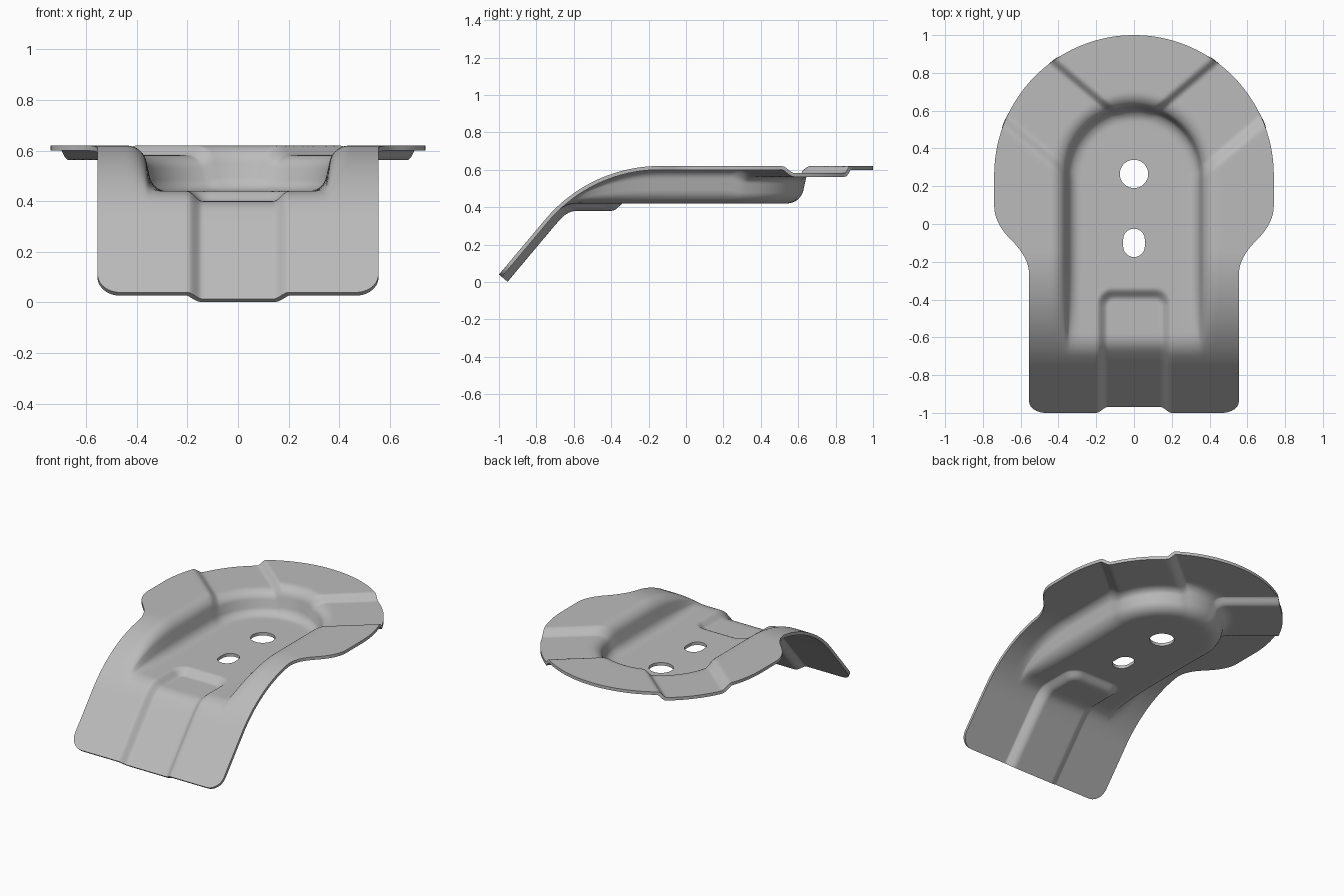
import bpy, bmesh
from math import sin, cos, pi, radians, sqrt, hypot
from mathutils import Vector

cube = bpy.data.objects.get("Cube")
if cube:
    bpy.data.objects.remove(cube)

TOP, FLOOR, SHEET = 0.62, 0.44, 0.02
CENTRE, HEAD, TAIL = 0.26, 0.74, 0.555      # head centre y, head radius, tail half width


def smin(a, b, k):
    h = max(k - abs(a - b), 0) / k
    return min(a, b) - h * h * k / 4


def step(lo, hi, v):
    t = min(max((v - lo) / (hi - lo), 0), 1)
    return t * t * (3 - 2 * t)


# Side curve: flat, then a bend, then a straight slope
def bend(y, radius=0.8, start=-0.14, angle=radians(50)):
    run = start - y
    if run <= 0:
        return TOP
    if run < radius * sin(angle):
        return TOP - radius + sqrt(radius ** 2 - run ** 2)
    drop = radius * (1 - cos(angle))
    return TOP - drop - (run - radius * sin(angle)) * sin(angle) / cos(angle)


def floor_height(y):
    return smin(bend(y), FLOOR, 0.05)


# Lowered diagonal strip on each side of the head
def strip(x, y):
    a = radians(40)
    v = cos(a) * y - sin(a) * abs(x)
    return step(-0.055, 0.015, v) * (1 - step(0.36, 0.41, v))


# Centre channel with rounded end
def channel(x, y, r=0.06):
    qx, qy = abs(x) - 0.17 + r, y + 0.37 + r
    dist = min(max(qx, qy), 0) + hypot(max(qx, 0), max(qy, 0)) - r
    return 1 - step(-0.03, 0.03, dist)


def surface(x, y, rise):
    low = floor_height(y)
    high = bend(y) - 0.038 * strip(x, y)
    p = Vector((x, y, low + rise * (high - low)))
    slope = (floor_height(y + 0.002) - floor_height(y - 0.002)) / 0.004
    normal = Vector((0, -slope, 1)).normalized()
    return p - normal * 0.04 * channel(x, y)


# Cross-section of the pocket wall: distance from the spine and rise from 0 to 1
section = [(0.025 * i, 0) for i in range(5)]
section += [(0.11 + 0.0085 * i, 0) for i in range(13)] + [(0.245, 0)]
arc = [radians(10 * i) for i in range(9)]
depth = TOP - FLOOR
section += [(0.28 + 0.07 * sin(a), 0.07 * (1 - cos(a)) / depth) for a in arc]
section += [(0.44 - 0.08 * sin(a), 1 - 0.08 * (1 - cos(a)) / depth) for a in reversed(arc)]
RIM_STEPS = 14


# Half width of the outline along the straight sides
def half_width(y):
    flare = smin(HEAD, y + 0.735, 0.09)
    return -smin(-TAIL, -flare, 0.09)


# Stations run up the right side, round the head, down the left side
corner = [(-1 + 0.06 * (1 - cos(a)), TAIL - 0.09 * (1 - sin(a)))
          for a in [pi / 2 * i / 10 for i in range(10)]]
sides = corner + [(y, half_width(y)) for y in
                  [-0.94 + (CENTRE + 0.94) * i / 96 for i in range(97)]]
stations = [(y, 1, 0, w) for y, w in sides]
stations += [(CENTRE, cos(a), sin(a), HEAD) for a in [pi * i / 180 for i in range(1, 180)]]
stations += [(y, -1, 0, w) for y, w in reversed(sides)]

bm = bmesh.new()
rows = []
for y0, dx, dy, width in stations:
    inner = section[-1][0]
    line = section + [(inner + (width - inner) * j / RIM_STEPS, 1)
                      for j in range(1, RIM_STEPS + 1)]
    rows.append([bm.verts.new(surface(d * dx, y0 + d * dy, rise)) for d, rise in line])
for a, b in zip(rows, rows[1:]):
    for j in range(len(a) - 1):
        bm.faces.new((a[j], a[j + 1], b[j + 1], b[j]))
bmesh.ops.remove_doubles(bm, verts=bm.verts, dist=1e-5)
mesh = bpy.data.meshes.new("bracket_plate")
bm.to_mesh(mesh)
bm.free()
plate = bpy.data.objects.new("bracket_plate", mesh)
bpy.context.collection.objects.link(plate)

steel = bpy.data.materials.new("plain_grey_steel")
steel.use_nodes = True
grey = (0.5, 0.5, 0.5, 1)
steel.diffuse_color = grey
steel.node_tree.nodes["Principled BSDF"].inputs["Base Color"].default_value = grey
mesh.materials.append(steel)

solid = plate.modifiers.new("sheet_thickness", "SOLIDIFY")
solid.thickness = SHEET
solid.offset = -1
solid.use_even_offset = True


# Round hole and slot: prism cutters with round ends
def hole(name, y, radius, stretch):
    b = bmesh.new()
    ring = []
    for i in range(64):
        a = 2 * pi * (i + 0.5) / 64
        shift = stretch if sin(a) > 0 else -stretch
        ring.append(b.verts.new((radius * cos(a), y + shift + radius * sin(a), FLOOR - 0.1)))
    face = b.faces.new(ring)
    top = bmesh.ops.extrude_face_region(b, geom=[face])["geom"]
    bmesh.ops.translate(b, vec=(0, 0, 0.2), verts=[v for v in top if isinstance(v, bmesh.types.BMVert)])
    bmesh.ops.recalc_face_normals(b, faces=b.faces)
    m = bpy.data.meshes.new(name)
    b.to_mesh(m)
    b.free()
    m.materials.append(steel)
    cutter = bpy.data.objects.new(name, m)
    bpy.context.collection.objects.link(cutter)
    cutter.hide_render = True
    cut = plate.modifiers.new(name, "BOOLEAN")
    cut.operation = "DIFFERENCE"
    cut.solver = "EXACT"
    cut.object = cutter
    return cutter


cutters = [hole("round_hole_cutter", 0.265, 0.075, 0), hole("slot_cutter", -0.1, 0.057, 0.018)]

bpy.ops.object.select_all(action="DESELECT")
plate.select_set(True)
bpy.context.view_layer.objects.active = plate
for mod in list(plate.modifiers):
    bpy.ops.object.modifier_apply(modifier=mod.name)
for cutter in cutters:
    bpy.data.objects.remove(cutter)
bpy.ops.object.shade_smooth_by_angle(angle=radians(35))
